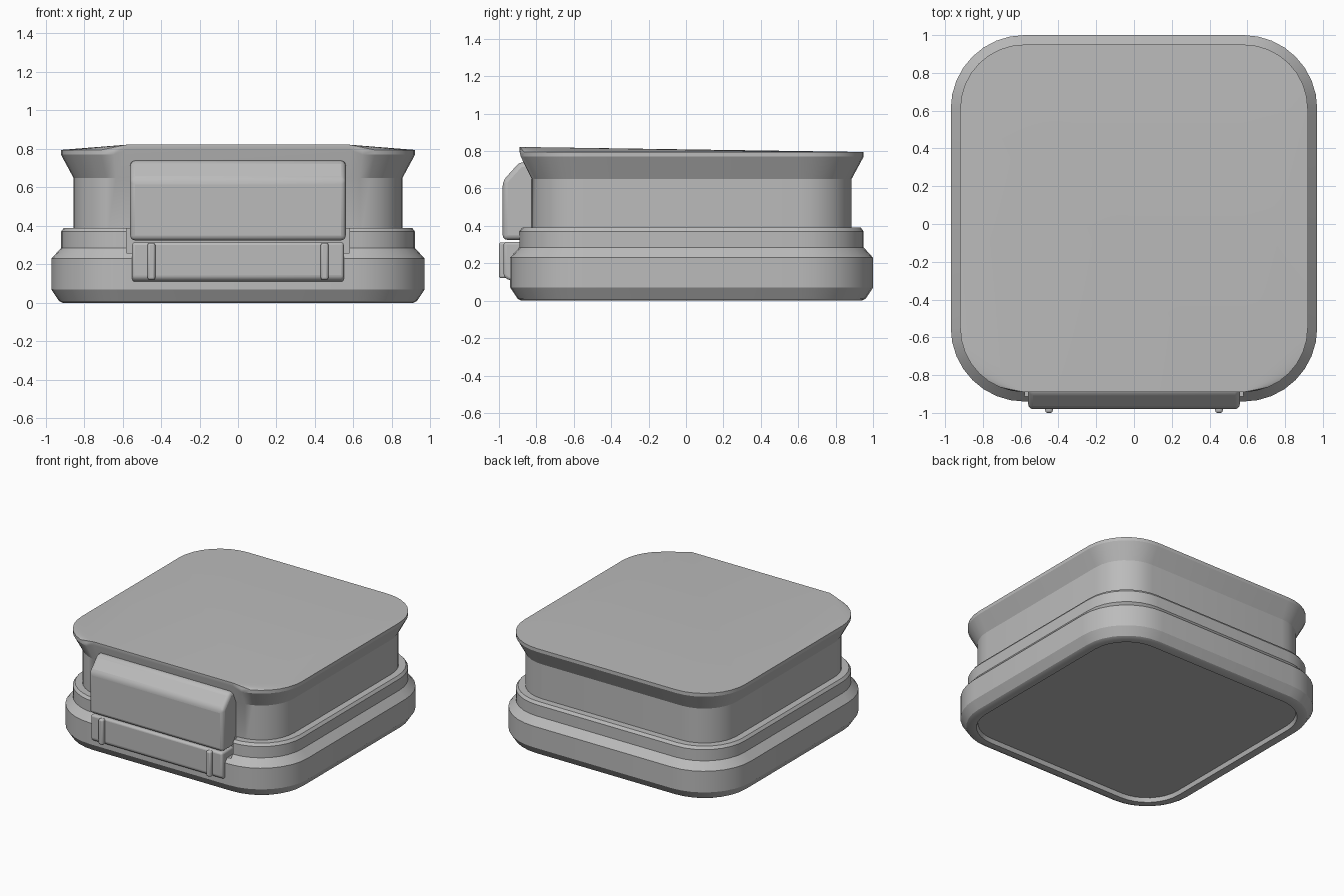
import bpy, bmesh, math

cube = bpy.data.objects.get("Cube")
if cube:
    bpy.data.objects.remove(cube)

grey = bpy.data.materials.new("matte grey")
grey.use_nodes = True
colour = (0.5, 0.5, 0.5, 1)
grey.diffuse_color = colour
grey.node_tree.nodes["Principled BSDF"].inputs["Base Color"].default_value = colour

CENTRE_Y = 0.03     # the case sits slightly behind the latch
STRAIGHT = 0.58     # half length of the straight part of every side
SEGMENTS = 8        # per corner


def finish(name, bm, bevel=0.0):
    bmesh.ops.recalc_face_normals(bm, faces=bm.faces)
    mesh = bpy.data.meshes.new(name)
    bm.to_mesh(mesh)
    bm.free()
    obj = bpy.data.objects.new(name, mesh)
    bpy.context.collection.objects.link(obj)
    mesh.materials.append(grey)
    if bevel:
        mod = obj.modifiers.new("rounded edges", 'BEVEL')
        mod.width = bevel
        mod.segments = 3
        mod.limit_method = 'ANGLE'
    return obj


def smooth(obj, degrees=28):
    bpy.ops.object.select_all(action='DESELECT')
    obj.select_set(True)
    bpy.context.view_layer.objects.active = obj
    bpy.ops.object.shade_smooth_by_angle(angle=math.radians(degrees))


def ring(bm, half, z):
    """Rounded square, starting at the left end of the front edge's left corner."""
    r = half - STRAIGHT
    verts = []
    for corner, (sx, sy) in enumerate([(1, -1), (1, 1), (-1, 1), (-1, -1)]):
        for i in range(SEGMENTS + 1):
            a = math.radians(-90 + 90 * (corner + i / SEGMENTS))
            verts.append(bm.verts.new((sx * STRAIGHT + r * math.cos(a),
                                       CENTRE_Y + sy * STRAIGHT + r * math.sin(a), z)))
    return verts


def loft(bm, profile):
    rings = [ring(bm, half, z) for half, z in profile]
    for low, high in zip(rings, rings[1:]):
        for i in range(len(low)):
            j = (i + 1) % len(low)
            bm.faces.new((low[i], low[j], high[j], high[i]))
    return rings


def extrude_profile(name, points, x0, x1, bevel):
    """Solid with a side outline of (y, z) points between two x positions."""
    bm = bmesh.new()
    ends = [[bm.verts.new((x, y, z)) for y, z in points] for x in (x0, x1)]
    for end in ends:
        bm.faces.new(end)
    for i in range(len(points)):
        j = (i + 1) % len(points)
        bm.faces.new((ends[0][i], ends[0][j], ends[1][j], ends[1][i]))
    return finish(name, bm, bevel)


def box(y0, y1, z0, z1):
    return [(y0, z0), (y1, z0), (y1, z1), (y0, z1)]


# Base tray with recessed underside and stepped rim
bm = bmesh.new()
rings = loft(bm, [(0.85, 0.03), (0.86, 0), (0.91, 0), (0.93, 0.01), (0.97, 0.07),
                  (0.97, 0.23), (0.92, 0.285), (0.92, 0.37), (0.905, 0.39), (0.8, 0.39)])
bm.faces.new(rings[0])
bm.faces.new(rings[-1])
base = finish("base_tray", bm)

# Opening in the rim behind the latch
cutter = extrude_profile("rim_cutter", box(-1.1, -0.84, 0.26, 0.5), -0.58, 0.58, 0)
cutter.hide_render = True
cutter.hide_viewport = True
cut = base.modifiers.new("latch opening", 'BOOLEAN')
cut.operation = 'DIFFERENCE'
cut.solver = 'EXACT'
cut.object = cutter
smooth(base)

# Upper case: upright wall flaring out to the lid
bm = bmesh.new()
rings = loft(bm, [(0.855, 0.3), (0.855, 0.65), (0.92, 0.77), (0.92, 0.795)])
bm.faces.new(rings[0])
top = rings[-1]
right_front, left_front = top[0], top[-1]
for loop in rings[-2:]:             # raised lip above the latch
    loop[0].co.z += 0.027
    loop[-1].co.z += 0.027
fold = 3 * (SEGMENTS + 1) - 1       # rear end of the right side
for i in range(1, fold):
    bm.faces.new((right_front, top[i], top[i + 1]))
bm.faces.new((right_front, top[fold], left_front))
for i in range(fold, len(top) - 2):
    bm.faces.new((left_front, top[i], top[i + 1]))
smooth(finish("upper_case_and_lid", bm))

# Latch: sloped upper block, lower plate and two ribs
parts = [extrude_profile("latch_upper",
                         [(-0.8, 0.325), (-0.98, 0.325), (-0.98, 0.64), (-0.89, 0.74), (-0.8, 0.74)],
                         -0.56, 0.56, 0.025),
         extrude_profile("latch_lower",
                         [(-0.82, 0.11), (-0.95, 0.11), (-0.975, 0.13), (-0.975, 0.315), (-0.82, 0.315)],
                         -0.55, 0.55, 0.015)]
for side, x in (("right", -0.45), ("left", 0.45)):
    parts.append(extrude_profile("latch_rib_" + side, box(-1, -0.93, 0.12, 0.312),
                                 x - 0.02, x + 0.02, 0.012))
for part in parts:
    smooth(part)
